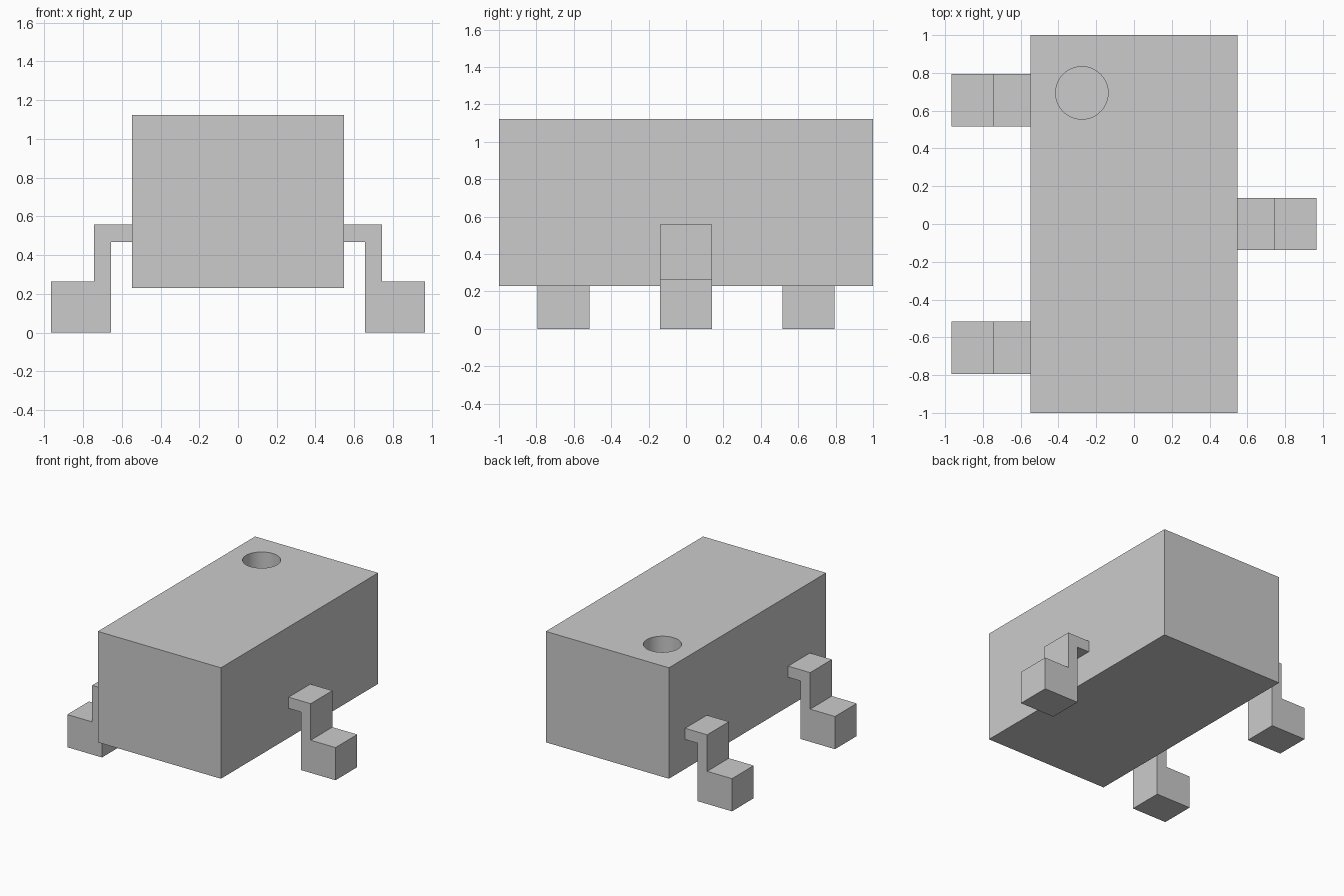
import bpy
import bmesh

if "Cube" in bpy.data.objects:
    bpy.data.objects.remove(bpy.data.objects["Cube"])

BODY_X, BODY_Z0, BODY_Z1 = 0.548, 0.23, 1.123
LEAD_HALF_WIDTH = 0.138

# Gull-wing side profile of a lead (x outward, z up)
LEAD_PROFILE = [(BODY_X, 0.467), (0.656, 0.467), (0.656, 0.0), (0.965, 0.0),
                (0.965, 0.263), (0.744, 0.263), (0.744, 0.557), (BODY_X, 0.557)]


def add_lead(name, side, y):
    """Extrude the lead profile along y, on the side given by +1 or -1."""
    bm = bmesh.new()
    verts = [bm.verts.new((side * x, y - LEAD_HALF_WIDTH, z)) for x, z in LEAD_PROFILE]
    face = bm.faces.new(verts)
    ext = bmesh.ops.extrude_face_region(bm, geom=[face])
    moved = [g for g in ext["geom"] if isinstance(g, bmesh.types.BMVert)]
    bmesh.ops.translate(bm, verts=moved, vec=(0, 2 * LEAD_HALF_WIDTH, 0))
    bmesh.ops.recalc_face_normals(bm, faces=bm.faces)
    mesh = bpy.data.meshes.new(name)
    bm.to_mesh(mesh)
    bm.free()
    bpy.context.collection.objects.link(bpy.data.objects.new(name, mesh))


# Package body
bpy.ops.mesh.primitive_cube_add(size=1, location=(0, 0, (BODY_Z0 + BODY_Z1) / 2))
body = bpy.context.object
body.name = "package_body"
body.scale = (2 * BODY_X, 2, BODY_Z1 - BODY_Z0)
bpy.ops.object.transform_apply(location=False, rotation=False, scale=True)

# Round blind recess marking the first lead
DEPTH = 0.2
bpy.ops.mesh.primitive_cylinder_add(vertices=64, radius=0.139, depth=2 * DEPTH,
                                    location=(-0.276, 0.694, BODY_Z1))
cutter = bpy.context.object
cutter.name = "marker_recess_cutter"
cutter.hide_render = True
cutter.display_type = 'WIRE'

cut = body.modifiers.new("marker_recess", 'BOOLEAN')
cut.operation = 'DIFFERENCE'
cut.solver = 'EXACT'
cut.object = cutter
bpy.ops.object.select_all(action='DESELECT')
body.select_set(True)
bpy.context.view_layer.objects.active = body
bpy.ops.object.modifier_apply(modifier=cut.name)
bpy.data.objects.remove(cutter)
bpy.ops.object.shade_smooth_by_angle()

# Two leads on the left, one on the right
for name, side, y in (("left_back_lead", -1, 0.655),
                      ("left_front_lead", -1, -0.655),
                      ("right_lead", 1, 0.0)):
    add_lead(name, side, y)
